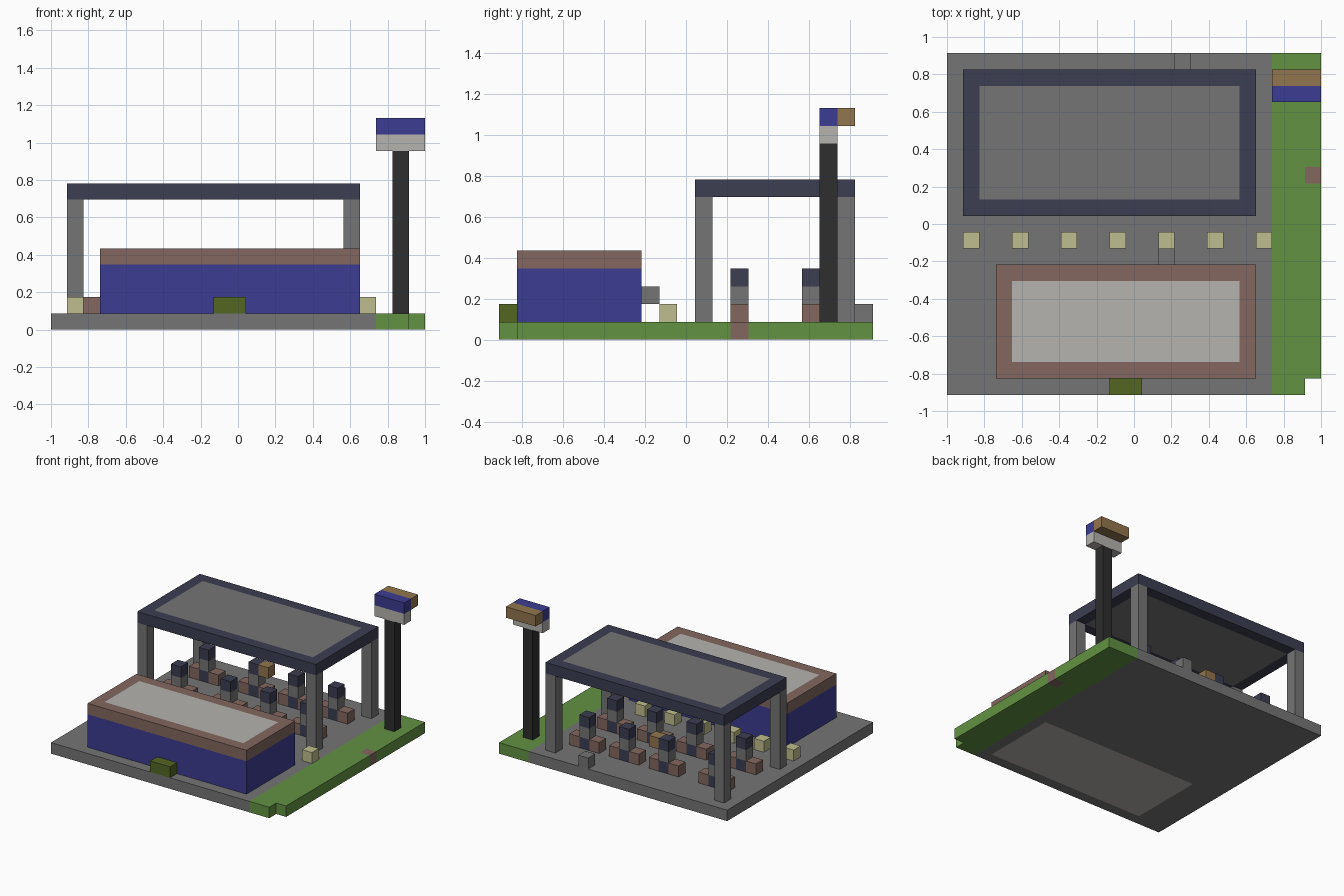
import bpy, bmesh
from mathutils import Vector

if "Cube" in bpy.data.objects:
    bpy.data.objects.remove(bpy.data.objects["Cube"], do_unlink=True)

U = 2 / 23                        # size of one block
ORIGIN = Vector((-11.5, -10.5, 0))


def material(name, hexcode):
    def linear(c):
        return c / 12.92 if c <= 0.04045 else ((c + 0.055) / 1.055) ** 2.4
    rgb = [linear(v / 255) for v in bytes.fromhex(hexcode)]
    mat = bpy.data.materials.new(name)
    mat.use_nodes = True
    mat.diffuse_color = (*rgb, 1)
    mat.node_tree.nodes["Principled BSDF"].inputs["Base Color"].default_value = (*rgb, 1)
    return mat


grey = material("grey", "757575")
green = material("green", "639243")
navy = material("navy", "3C3D51")
brown = material("brown", "82675F")
white = material("off_white", "B5B3AF")
yellow = material("pale_yellow", "BEBE8E")
olive = material("olive", "546622")
blue = material("blue", "3C3C92")
tan = material("tan", "91764E")
black = material("black", "2E2E2E")


def box_mesh(lo, hi):
    """Box between two corners, in block units."""
    bm = bmesh.new()
    bmesh.ops.create_cube(bm, size=1)
    lo, hi = Vector(lo), Vector(hi)
    for v in bm.verts:
        v.co = Vector(a + (b - a) * (c + 0.5) for a, b, c in zip(lo, hi, v.co))
    return bm


def cut(bm, axis, places):
    normal = Vector([float(i == axis) for i in range(3)])
    for p in places:
        bmesh.ops.bisect_plane(bm, geom=bm.verts[:] + bm.edges[:] + bm.faces[:],
                               plane_co=normal * p, plane_no=normal, dist=1e-4)


def finish(bm, name, *mats):
    for v in bm.verts:
        v.co = (v.co + ORIGIN) * U
    bmesh.ops.recalc_face_normals(bm, faces=bm.faces[:])
    mesh = bpy.data.meshes.new(name)
    bm.to_mesh(mesh)
    bm.free()
    for m in mats:
        mesh.materials.append(m)
    obj = bpy.data.objects.new(name, mesh)
    bpy.context.collection.objects.link(obj)


def box(name, lo, hi, mat):
    finish(box_mesh(lo, hi), name, mat)


def block(name, x, y, z, mat):
    box(name, (x, y, z), (x + 1, y + 1, z + 1), mat)


def framed_roof(name, lo, hi, rim, panel):
    """Slab with a rim and a flush inner panel above and below."""
    bm = box_mesh(lo, hi)
    bm.normal_update()
    flat = [f for f in bm.faces if abs(f.normal.z) > 0.5]
    bmesh.ops.inset_individual(bm, faces=flat, thickness=1, use_even_offset=True)
    for f in flat:
        f.material_index = 1
    finish(bm, name, rim, panel)


# Paved ground, with the shop floor showing underneath
bm = box_mesh((0, 0, 0), (20, 21, 1))
cut(bm, 0, (3, 19))
cut(bm, 1, (1, 8))
for f in bm.faces:
    c = f.calc_center_median()
    f.material_index = int(c.z < 0.1 and 3 < c.x < 19 and 1 < c.y < 8)
finish(bm, "paved_ground", grey, white)

# Lawn strip with a notched front corner and one brown patch
bm = bmesh.new()
outline = [(20, 0), (22, 0), (22, 1), (23, 1), (23, 21), (20, 21)]
face = bm.faces.new([bm.verts.new((x, y, 0)) for x, y in outline])
top = bmesh.ops.extrude_face_region(bm, geom=[face], use_keep_orig=True)["geom"]
for v in top:
    if isinstance(v, bmesh.types.BMVert):
        v.co.z = 1
cut(bm, 0, (22,))
cut(bm, 1, (1, 13, 14))
for f in bm.faces:
    c = f.calc_center_median()
    f.material_index = int(c.x > 22 and 13 < c.y < 14)
finish(bm, "lawn_strip", green, brown)

# Shop
box("shop_walls", (3, 1, 1), (19, 8, 4), blue)
framed_roof("shop_roof", (3, 1, 4), (19, 8, 5), brown, white)
box("front_bench", (10, 0, 1), (12, 1, 2), olive)
block("wall_unit", 13, 8, 2, grey)

# Canopy on four columns
framed_roof("canopy_roof", (1, 11, 8), (19, 20, 9), navy, grey)
for x in (1, 18):
    for y in (11, 19):
        box("canopy_column", (x, y, 1), (x + 1, y + 1, 8), grey)

# Pumps, each between two kerb blocks
for y in (13, 17):
    for x in (3, 8, 12, 16):
        block("pump_base", x, y, 1, navy)
        block("pump_body", x, y, 2, grey)
        block("pump_head", x, y, 3, navy)
        for side in (-1, 1):
            block("pump_kerb", x + side, y, 1, brown)
block("pump_side_box", 9, 17, 3, tan)

# Row of bollards and the rear block
for x in range(1, 20, 3):
    block("bollard", x, 9, 1, yellow)
block("rear_block", 14, 20, 1, grey)

# Roadside sign
box("sign_pole", (21, 18, 1), (22, 19, 11), black)
box("sign_lower_panel", (20, 18, 11), (23, 19, 12), white)
box("sign_upper_panel", (20, 18, 12), (23, 19, 13), blue)
box("sign_back_panel", (20, 19, 12), (23, 20, 13), tan)
